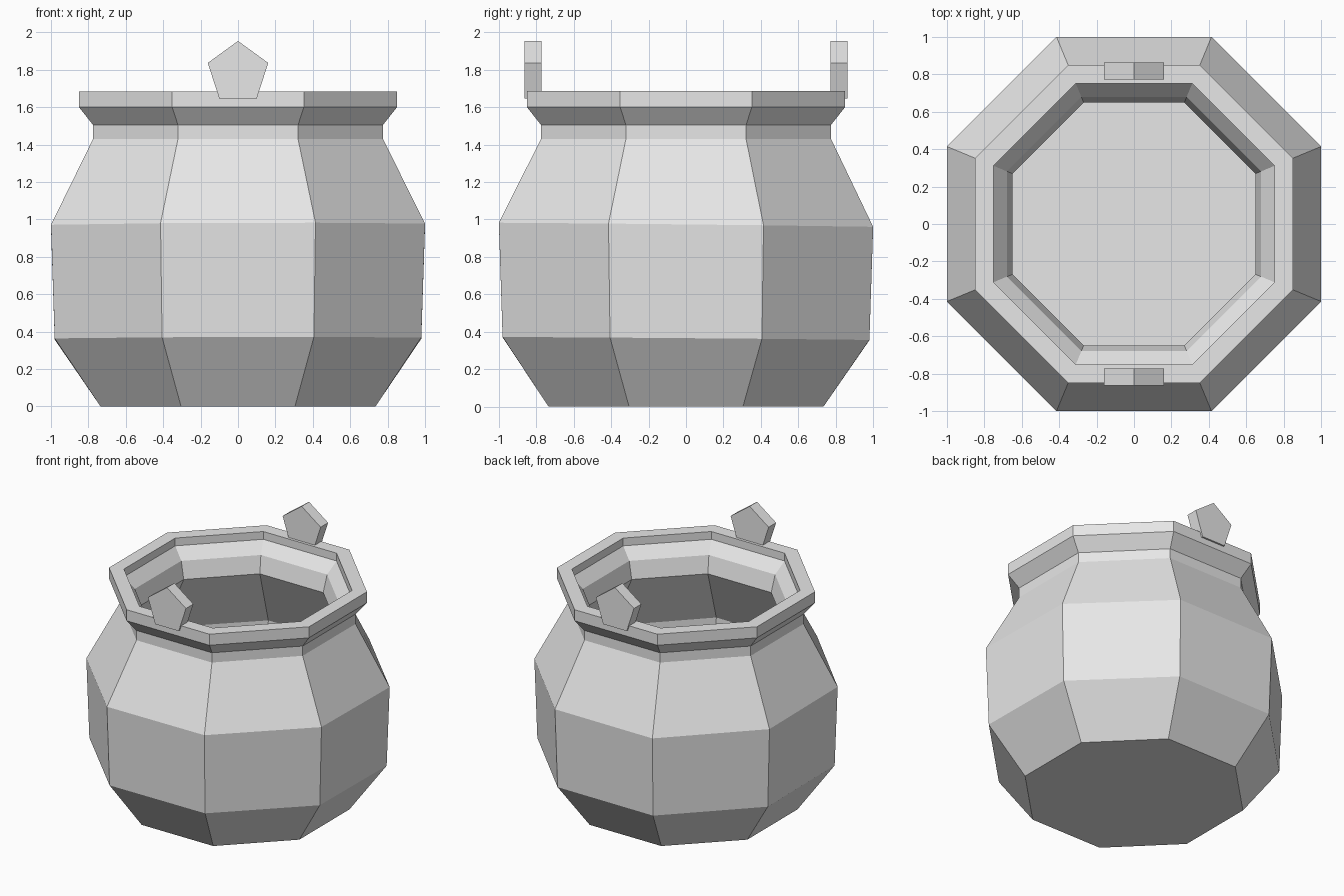
import bpy
import bmesh
import math

if "Cube" in bpy.data.objects:
    bpy.data.objects.remove(bpy.data.objects["Cube"], do_unlink=True)

SIDES = 8

grey = bpy.data.materials.new("plain_grey")
grey.use_nodes = True
grey.diffuse_color = (0.8, 0.8, 0.8, 1)
grey.node_tree.nodes["Principled BSDF"].inputs["Base Color"].default_value = (0.8, 0.8, 0.8, 1)


def add_ring(bm, apothem, z, lean):
    """Octagon with flat sides toward the axes; lean tips it slightly."""
    radius = apothem / math.cos(math.pi / SIDES)
    ring = []
    for i in range(SIDES):
        angle = (i + 0.5) * math.tau / SIDES
        x, y = radius * math.cos(angle), radius * math.sin(angle)
        ring.append(bm.verts.new((x, y, z + lean * (0.3 * x - y))))
    return ring


# Pot wall: outside from base to rim, then inside down to the floor
# Each entry is apothem, height, lean
profile = [
    (0.735, 0.0, 0), (0.98, 0.363, 0.008), (1.0, 0.97, 0.011),
    (0.775, 1.43, 0), (0.775, 1.505, 0),
    (0.85, 1.60, 0), (0.85, 1.685, 0),
    (0.752, 1.685, 0), (0.752, 1.625, 0),
    (0.68, 1.54, 0), (0.65, 1.41, 0),
    (0.90, 0.94, 0.011), (0.88, 0.40, 0.008), (0.68, 0.10, 0),
]
bm = bmesh.new()
rings = [add_ring(bm, *p) for p in profile]
for low, high in zip(rings, rings[1:]):
    for i in range(SIDES):
        j = (i + 1) % SIDES
        bm.faces.new((low[i], low[j], high[j], high[i]))
bm.faces.new(rings[0][::-1])
bm.faces.new(rings[-1])
bmesh.ops.recalc_face_normals(bm, faces=bm.faces[:])
mesh = bpy.data.meshes.new("pot")
bm.to_mesh(mesh)
bm.free()
pot = bpy.data.objects.new("pot", mesh)
bpy.context.collection.objects.link(pot)
mesh.materials.append(grey)

# Five-sided lugs standing on the front and back of the rim
for name, side in (("front_lug", -1), ("back_lug", 1)):
    bpy.ops.mesh.primitive_cylinder_add(
        vertices=5, radius=0.17, depth=0.09,
        location=(0, side * 0.818, 1.784), rotation=(math.pi / 2, 0, 0))
    lug = bpy.context.object
    lug.name = name
    lug.data.materials.append(grey)
